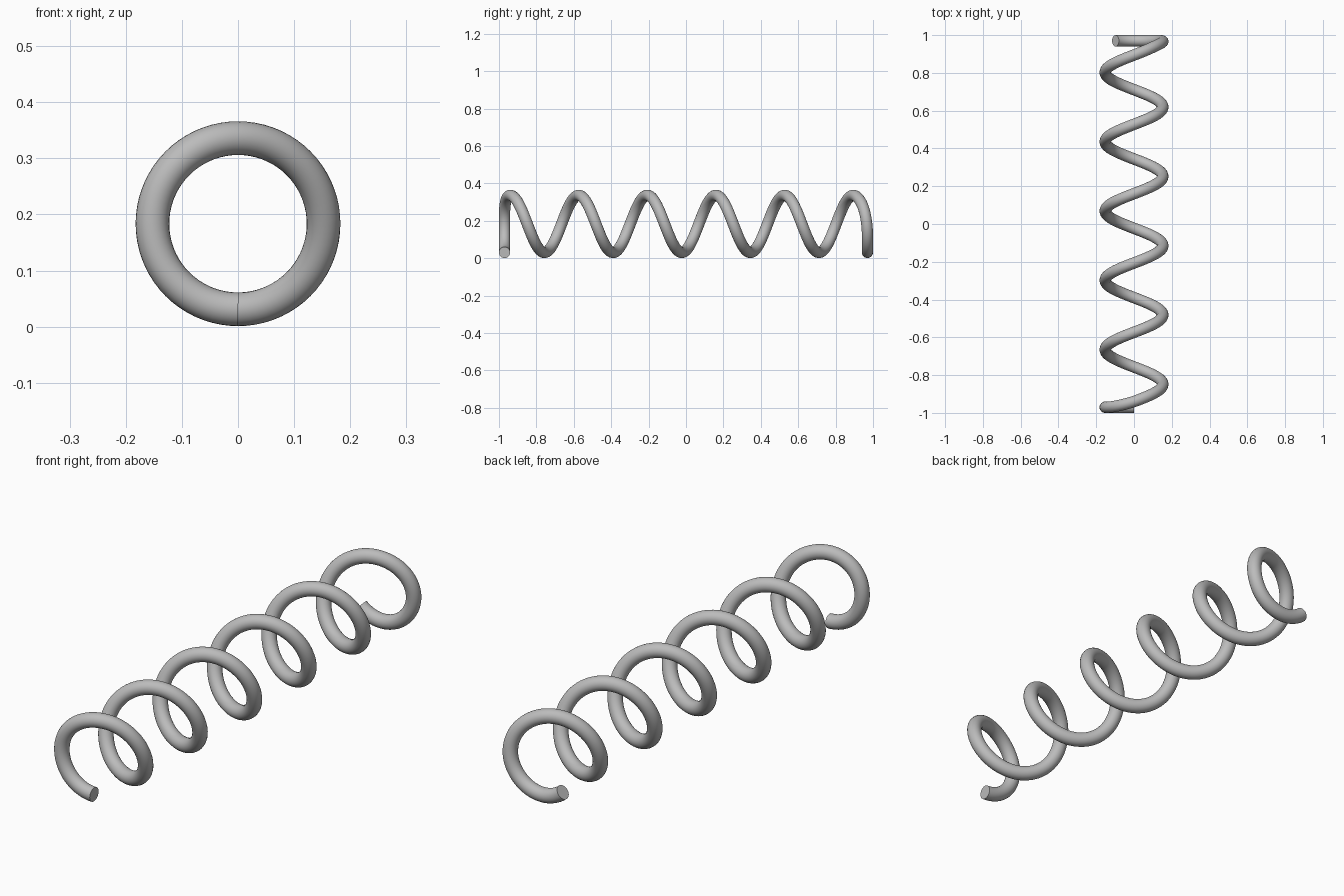
import bpy
import math

cube = bpy.data.objects.get("Cube")
if cube:
    bpy.data.objects.remove(cube)

COIL_RADIUS = 0.1525
WIRE_RADIUS = 0.03
CENTRE_Z = 0.1835
PITCH = 0.367
END_Y = 1 - WIRE_RADIUS
LAST_ANGLE = 2200
STEP = 5
BLEND = 40

# Plain grey metal
metal = bpy.data.materials.new("grey metal")
metal.use_nodes = True
colour = (0.5, 0.5, 0.5, 1)
metal.diffuse_color = colour
metal.node_tree.nodes["Principled BSDF"].inputs["Base Color"].default_value = colour


def soft_ramp(t):
    """Zero below, linear above, with a rounded bend between."""
    if abs(t) < BLEND:
        return (t + BLEND) ** 2 / (4 * BLEND)
    return max(t, 0)


def coil_point(angle):
    """Helix point, counted in degrees from the bottom; both end turns lie flat."""
    per_degree = PITCH / 360
    first_bend = 151
    last_bend = first_bend + 2 * END_Y / per_degree
    y = -END_Y + per_degree * (soft_ramp(angle - first_bend) - soft_ramp(angle - last_bend))
    a = math.radians(angle)
    return (-COIL_RADIUS * math.sin(a), y, CENTRE_Z - COIL_RADIUS * math.cos(a), 1)


# Spring wire: round section swept along the coil, closed at the ends
points = [coil_point(a) for a in range(0, LAST_ANGLE + 1, STEP)]
path = bpy.data.curves.new("spring_coil", "CURVE")
path.dimensions = "3D"
path.bevel_depth = WIRE_RADIUS
path.bevel_resolution = 10
path.use_fill_caps = True
spline = path.splines.new("POLY")
spline.points.add(len(points) - 1)
for target, co in zip(spline.points, points):
    target.co = co

coil = bpy.data.objects.new("spring_coil", path)
bpy.context.collection.objects.link(coil)
path.materials.append(metal)

# Turn the sweep into a mesh and smooth it, keeping the cut ends crisp
bpy.ops.object.select_all(action="DESELECT")
coil.select_set(True)
bpy.context.view_layer.objects.active = coil
bpy.ops.object.convert(target="MESH")
bpy.ops.object.shade_smooth_by_angle(angle=math.radians(40))
